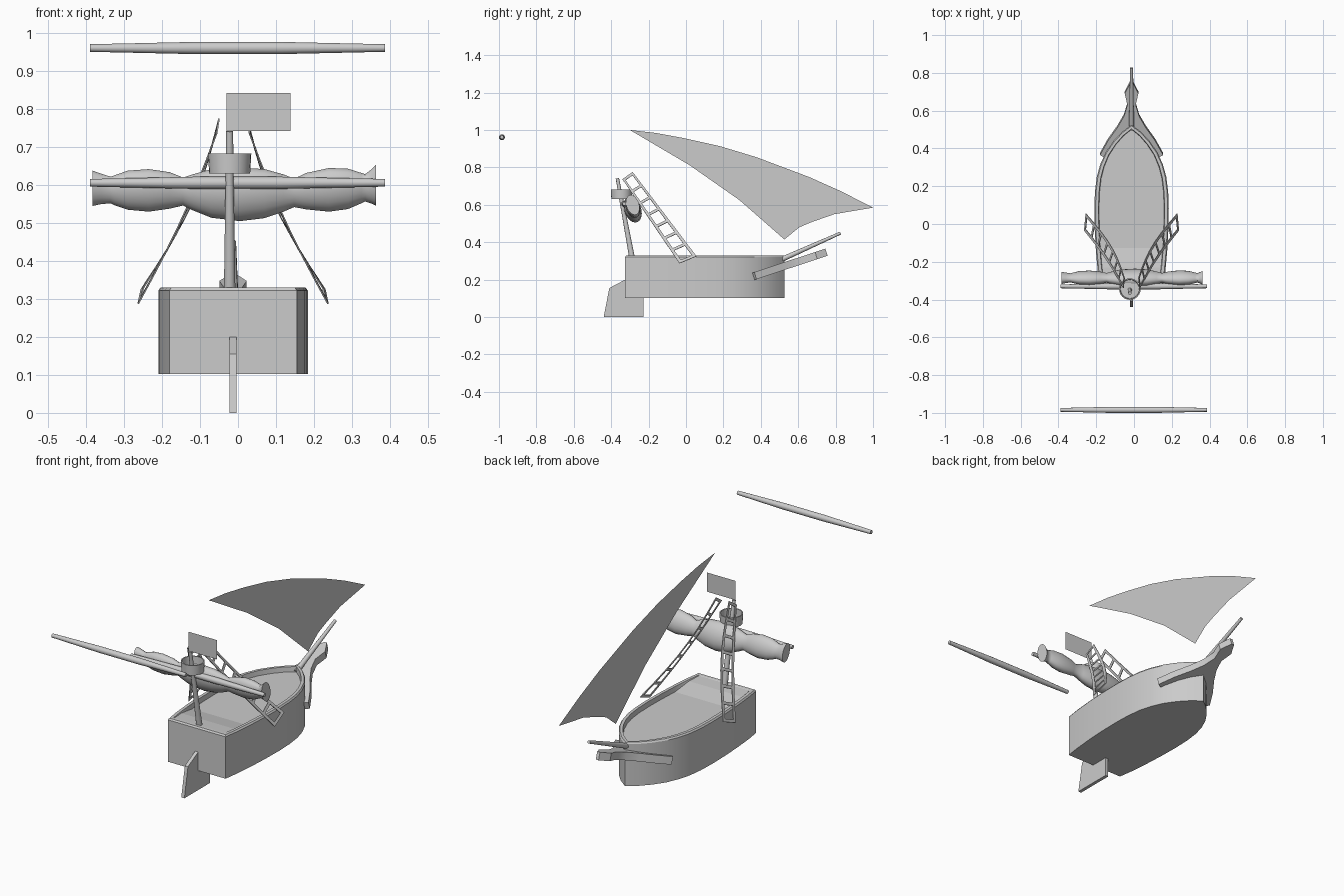
import bpy, bmesh, math
from mathutils import Vector

if "Cube" in bpy.data.objects:
    bpy.data.objects.remove(bpy.data.objects["Cube"])

CX = -0.013  # centre line of the ship


def make(name, verts, faces, smooth=None):
    me = bpy.data.meshes.new(name)
    me.from_pydata([tuple(v) for v in verts], [], faces)
    bm = bmesh.new()
    bm.from_mesh(me)
    bmesh.ops.remove_doubles(bm, verts=bm.verts, dist=1e-5)
    bmesh.ops.recalc_face_normals(bm, faces=bm.faces)
    bm.to_mesh(me)
    bm.free()
    ob = bpy.data.objects.new(name, me)
    bpy.context.collection.objects.link(ob)
    if smooth:
        bpy.ops.object.select_all(action='DESELECT')
        ob.select_set(True)
        bpy.context.view_layer.objects.active = ob
        bpy.ops.object.shade_smooth_by_angle(angle=math.radians(smooth))
    return ob


def loft(name, rings, smooth=35, caps=True):
    """Skin a list of equal-length closed rings."""
    n = len(rings[0])
    verts = [v for r in rings for v in r]
    faces = []
    for i in range(len(rings) - 1):
        for j in range(n):
            k = (j + 1) % n
            faces.append((i*n + j, i*n + k, (i+1)*n + k, (i+1)*n + j))
    if caps:
        faces += [tuple(range(n)), tuple(range((len(rings)-1)*n, len(rings)*n))]
    return make(name, verts, faces, smooth)


def rod(name, a, b, stops, sides=12):
    """Round rod from a to b; stops are (fraction, radius)."""
    a, b = Vector(a), Vector(b)
    q = (b - a).to_track_quat('Z', 'Y')
    rings = []
    for t, r in stops:
        rings.append([a.lerp(b, t) + q @ Vector((r*math.cos(2*math.pi*i/sides),
                      r*math.sin(2*math.pi*i/sides), 0)) for i in range(sides)])
    return loft(name, rings)


# Hull: half-outline stations from stern to bow, with rim, recessed deck and aft ramp
half = [(0.168, -0.325), (0.179, -0.25), (0.189, -0.14), (0.195, -0.03), (0.197, 0.08),
        (0.194, 0.17), (0.184, 0.25), (0.166, 0.315), (0.137, 0.38), (0.095, 0.44),
        (0.05, 0.488), (0.0, 0.526)]


def deck_z(y):
    return 0.328 - 0.024*min(1, max(0, (y + 0.25)/0.11))


def outline(d, z):
    pts = [(x*(1 - d/0.197), 0.1 + (y - 0.1)*(1 - d/0.425)) for x, y in half]
    loop = pts + [(-x, y) for x, y in reversed(pts[:-1])]
    return [(CX + x, y, deck_z(y) if z is None else z) for x, y in loop]


levels = [outline(0, 0.102), outline(0, 0.322), outline(0.006, 0.33),
          outline(0.022, 0.33), outline(0.025, None)]
loft("hull", levels, 30, caps=False)
n = len(levels[0])
make("hull_bottom", levels[0], [tuple(range(n))])
make("deck", levels[-1], [(i, i+1, n-2-i, n-1-i) for i in range(n//2 - 1)]
     + [(n//2 - 1, n//2, n//2 + 1)])

# Rudder
prof = [(-0.44, 0), (-0.41, 0.155), (-0.325, 0.2), (-0.228, 0.2), (-0.228, 0)]
loft("rudder", [[(CX + s, y, z) for y, z in prof] for s in (-0.009, 0.009)], None)

# Mast with lookout cup
rod("mast", (-0.022, -0.29, 0.325), (-0.022, -0.367, 0.742), [(0, 0.015), (1, 0.009)])
cup = [(0.054, 0.63), (0.057, 0.683), (0.051, 0.683), (0.049, 0.64)]
loft("lookout", [[(-0.022 + r*math.cos(math.pi*i/12), -0.345 + r*math.sin(math.pi*i/12), z)
                  for i in range(24)] for r, z in cup])

# Yards
taper = [(0, 0.010), (0.12, 0.012), (0.35, 0.016), (0.5, 0.016),
         (0.65, 0.016), (0.88, 0.012), (1, 0.010)]
for name, y, z in (("main_yard", -0.33, 0.606), ("detached_yard", -0.984, 0.961)):
    rod(name, (-0.39, y, z), (0.387, y, z), taper)

# Furled sail: stations of x, bottom z, top z
stations = [(-0.383, 0.545, 0.638), (-0.36, 0.55, 0.63), (-0.335, 0.552, 0.622),
            (-0.325, 0.547, 0.626), (-0.29, 0.535, 0.638), (-0.235, 0.53, 0.642),
            (-0.18, 0.538, 0.634), (-0.145, 0.546, 0.62), (-0.12, 0.534, 0.628),
            (-0.07, 0.514, 0.642), (0.005, 0.505, 0.646), (0.07, 0.513, 0.642),
            (0.12, 0.53, 0.628), (0.148, 0.542, 0.617), (0.18, 0.536, 0.632),
            (0.24, 0.53, 0.645), (0.29, 0.537, 0.643), (0.325, 0.552, 0.632),
            (0.335, 0.557, 0.629), (0.35, 0.552, 0.64), (0.363, 0.546, 0.653)]
rings = []
for x, lo, hi in stations:
    h, ring = (hi - lo)/2, []
    for i in range(20):
        a = 2*math.pi*i/20
        dz = h*math.sin(a)
        ring.append((x, -0.285 + 0.66*h*math.cos(a) - 0.2*dz, (lo + hi)/2 + dz))
    rings.append(ring)
loft("furled_sail", rings, 50)

# Loose triangular sail and flag (single sheets)
sail = [(-0.3, 1.0), (-0.16, 0.984), (-0.013, 0.957), (0.18, 0.914), (0.376, 0.855),
        (0.66, 0.748), (0.83, 0.672), (1.0, 0.585), (0.793, 0.55), (0.67, 0.507),
        (0.606, 0.48), (0.526, 0.415), (0.286, 0.625), (0.019, 0.812)]
make("fore_sail", [(0.04, y, z) for y, z in sail], [tuple(range(len(sail)))])
make("flag", [(-0.03, -0.37, 0.742), (0.138, -0.37, 0.742),
              (0.138, -0.37, 0.843), (-0.03, -0.37, 0.843)], [(0, 1, 2, 3)])

# Rope ladders: flat grid with holes between the rungs
A, B = Vector((0.25, -0.035, 0.287)), Vector((0.242, 0.056, 0.325))
C, D = Vector((0.043, -0.34, 0.737)), Vector((0.037, -0.285, 0.775))
HOLES = 7


def ladder(name, side):
    ts = []
    for i in range(HOLES + 1):
        t = i/HOLES*0.975
        ts += [t, t + 0.025]
    verts, faces = [], []
    for t in ts:
        p, q = A.lerp(C, t), B.lerp(D, t)
        sag = math.sin(math.pi*t)
        p.x -= 0.012*sag
        q.x -= 0.03*sag
        for u in (0, 0.17, 0.83, 1):
            v = p.lerp(q, u)
            verts.append((CX + side*v.x, v.y, v.z))
    for i in range(len(ts) - 1):
        for j in range(3):
            if j != 1 or i % 2 == 0:
                faces.append((4*i + j, 4*i + j + 1, 4*i + j + 5, 4*i + j + 4))
    ob = make(name, verts, faces)
    m = ob.modifiers.new("thickness", 'SOLIDIFY')
    m.thickness, m.offset = 0.004, 0


ladder("right_ladder", 1)
ladder("left_ladder", -1)

# Bowsprit and the sloped beak that wraps the bow
rod("bowsprit", (CX, 0.5, 0.303), (CX, 0.826, 0.449), [(0, 0.014), (1, 0.008)])
beak = [(0.15, 0.355), (0.167, 0.365), (0.125, 0.44), (0.075, 0.51), (0.04, 0.57),
        (0.022, 0.63), (0.036, 0.69), (0.008, 0.745)]
loop = beak + [(-x, y) for x, y in reversed(beak)]
loft("beak", [[(CX + x, y + dy, 0.237 + (y - 0.355)*0.33 + dz) for x, y in loop]
              for dy, dz in ((0, 0), (0.012, -0.038))], 30)
